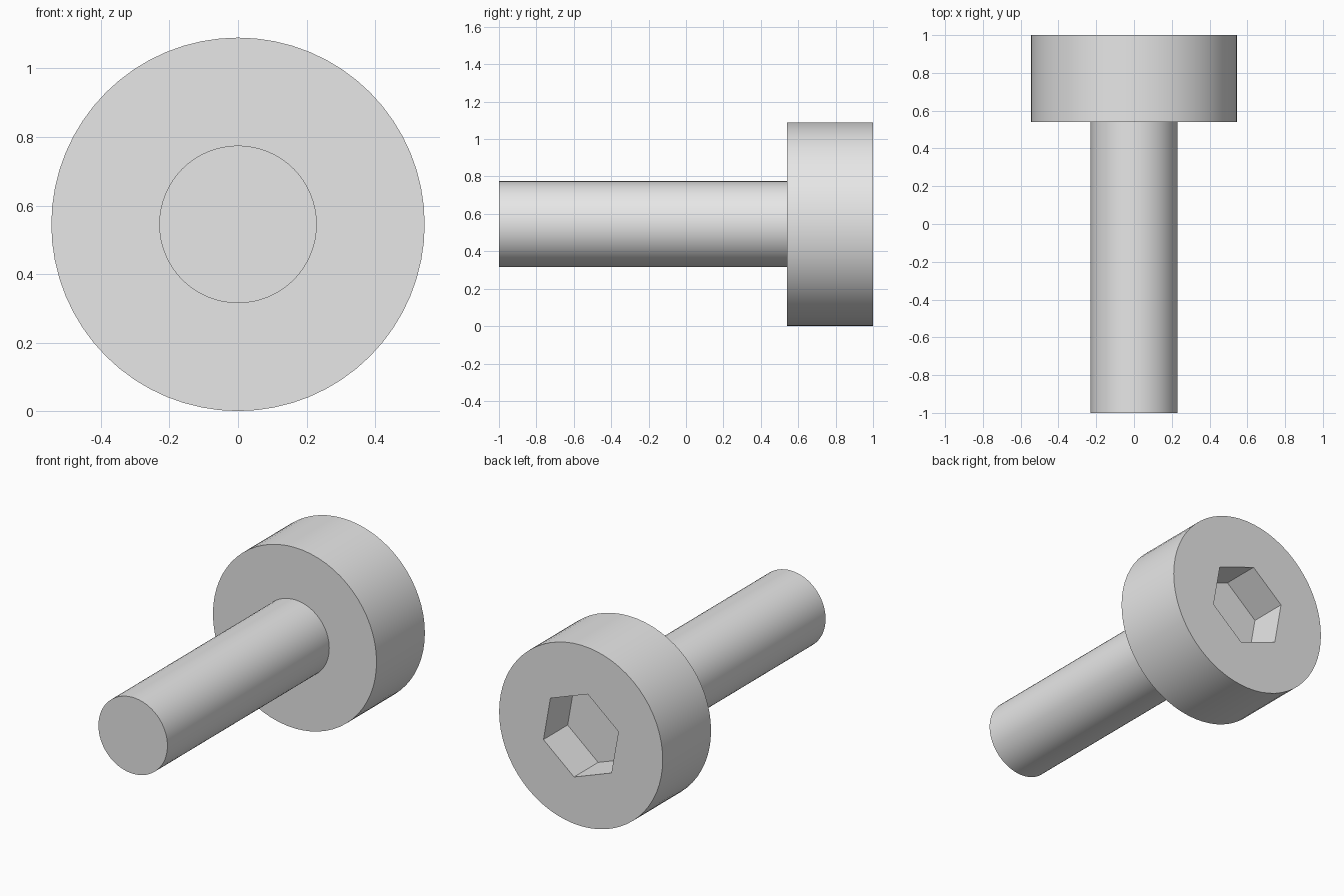
import bpy
import bmesh
from math import cos, sin, pi, radians
from mathutils import Vector

if "Cube" in bpy.data.objects:
    bpy.data.objects.remove(bpy.data.objects["Cube"], do_unlink=True)

HEAD_RADIUS = 0.545
SHANK_RADIUS = 0.23
AXIS_HEIGHT = HEAD_RADIUS

steel = bpy.data.materials.new("grey steel")
steel.use_nodes = True
steel.diffuse_color = (0.8, 0.8, 0.8, 1)
steel.node_tree.nodes["Principled BSDF"].inputs["Base Color"].default_value = (0.8, 0.8, 0.8, 1)


def prism(name, radius, y_start, y_end, sides, phase=0.0):
    """Regular prism lying along y on the screw axis."""
    bm = bmesh.new()
    angles = [phase + 2 * pi * i / sides for i in range(sides)]
    ring = [bm.verts.new((radius * cos(a), y_start, AXIS_HEIGHT + radius * sin(a))) for a in angles]
    cap = bm.faces.new(ring)
    grown = bmesh.ops.extrude_face_region(bm, geom=[cap], use_keep_orig=True)["geom"]
    moved = [v for v in grown if isinstance(v, bmesh.types.BMVert)]
    bmesh.ops.translate(bm, verts=moved, vec=Vector((0, y_end - y_start, 0)))
    bmesh.ops.recalc_face_normals(bm, faces=bm.faces)
    mesh = bpy.data.meshes.new(name)
    bm.to_mesh(mesh)
    bm.free()
    mesh.materials.append(steel)
    obj = bpy.data.objects.new(name, mesh)
    bpy.context.collection.objects.link(obj)
    return obj


def select_only(obj):
    bpy.ops.object.select_all(action="DESELECT")
    obj.select_set(True)
    bpy.context.view_layer.objects.active = obj


# Plain shank and round head
shank = prism("shank", SHANK_RADIUS, -1, 0.56, 64)
head = prism("head", HEAD_RADIUS, 0.54, 1, 64)

# Hexagonal socket sunk halfway into the head, flats as wide as the shank
cutter = prism("socket_cutter", SHANK_RADIUS / cos(pi / 6), 0.77, 1.1, 6, radians(40))
cutter.hide_render = True
cut = head.modifiers.new("socket", "BOOLEAN")
cut.operation = "DIFFERENCE"
cut.solver = "EXACT"
cut.object = cutter
select_only(head)
bpy.ops.object.modifier_apply(modifier=cut.name)
bpy.data.objects.remove(cutter, do_unlink=True)

# Smooth round walls, crisp rims and socket corners
for part in (shank, head):
    select_only(part)
    bpy.ops.object.shade_smooth_by_angle(angle=radians(30))
